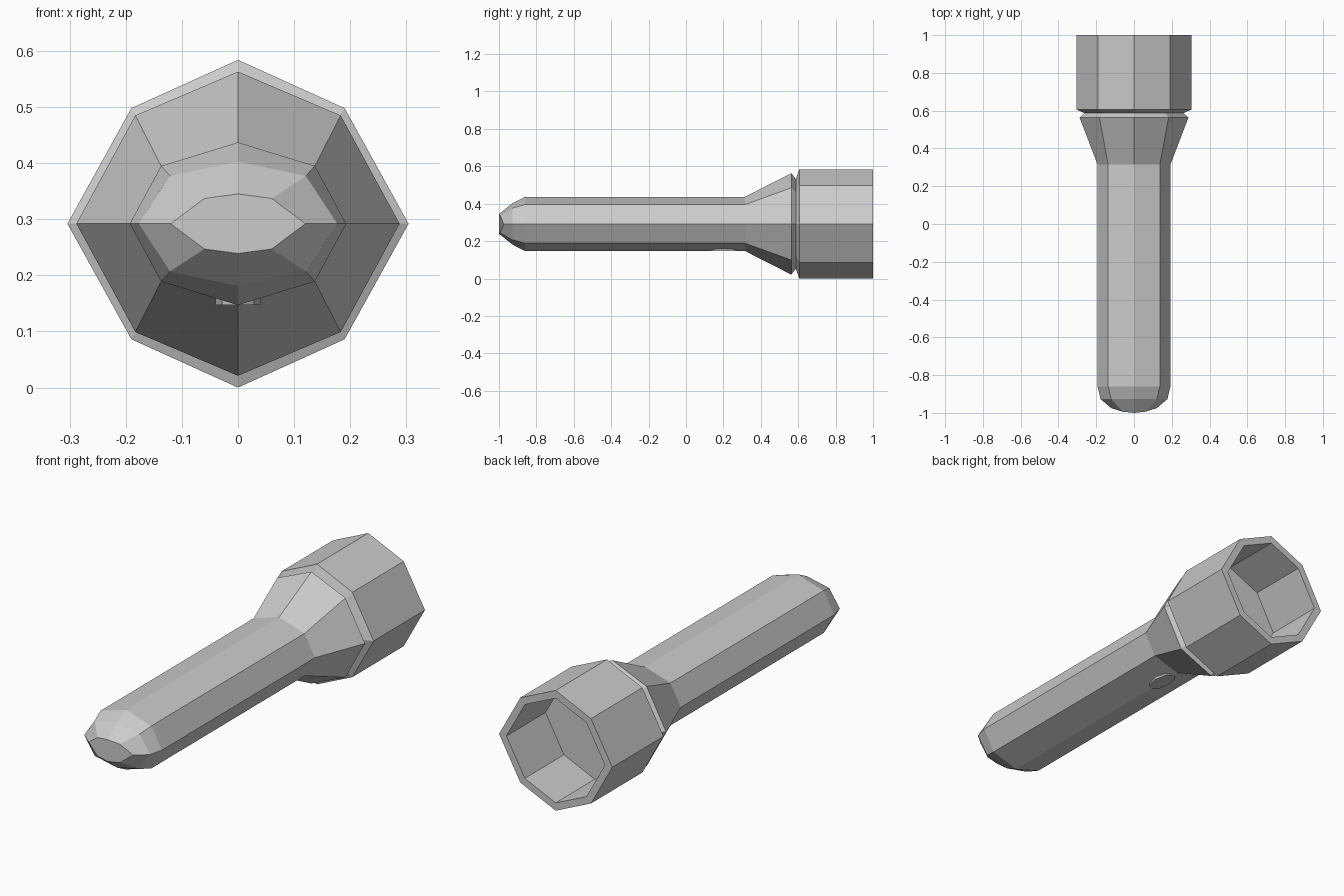
import bpy, bmesh, math

if "Cube" in bpy.data.objects:
    bpy.data.objects.remove(bpy.data.objects["Cube"])

CENTRE_Z = 0.292


def material(name, value):
    m = bpy.data.materials.new(name)
    m.diffuse_color = (value, value, value, 1)
    m.use_nodes = True
    m.node_tree.nodes["Principled BSDF"].inputs["Base Color"].default_value = m.diffuse_color
    return m


grey = material("mid grey", 0.6)


def ring(bm, y, rx, rz, dx, dz, bow=0.0):
    """Eight-sided section: points on both axes plus four diagonals."""
    pts = [(rx, 0), (dx, dz), (0, rz), (-dx, dz),
           (-rx, 0), (-dx, -dz), (0, -rz), (dx, -dz)]
    return [bm.verts.new((x, y + bow * (x / rx) ** 2, CENTRE_Z + z)) for x, z in pts]


def loft(name, sections):
    bm = bmesh.new()
    rings = [ring(bm, *s) for s in sections]
    for a, b in zip(rings, rings[1:]):
        for i in range(8):
            j = (i + 1) % 8
            bm.faces.new((a[i], a[j], b[j], b[i]))
    bm.faces.new(rings[0][::-1])
    bm.faces.new(rings[-1])
    bmesh.ops.recalc_face_normals(bm, faces=bm.faces)
    return finish(name, bm)


def finish(name, bm):
    me = bpy.data.meshes.new(name)
    bm.to_mesh(me)
    bm.free()
    me.materials.append(grey)
    ob = bpy.data.objects.new(name, me)
    bpy.context.collection.objects.link(ob)
    return ob


# Torch body: rounded tail, handle, flare, groove, head and hollow lens recess
head = (0.304, 0.292, 0.190, 0.206)
recess = tuple(v * 0.87 for v in head)
loft("torch_body", [
    (-1.0, 0.120, 0.053, 0.060, 0.045, 0.025),
    (-0.927, 0.177, 0.111, 0.121, 0.085),
    (-0.86, 0.193, 0.145, 0.137, 0.103),
    (0.315, 0.193, 0.145, 0.137, 0.103),
    (0.563, 0.288, 0.271, 0.183, 0.193),
    (0.587, 0.262, 0.240, 0.166, 0.170),
    (0.606, *head),
    (1.0, *head),
    (1.0, *recess),
    (0.70, *recess),
])

# Switch button: flat eight-sided pad under the handle
bm = bmesh.new()
bmesh.ops.create_cone(bm, cap_ends=True, segments=8, radius1=1, radius2=1, depth=1)
for v in bm.verts:
    v.co = (v.co.x * 0.040, 0.205 + v.co.y * 0.085, 0.163 + v.co.z * 0.032)
finish("switch_button", bm)
